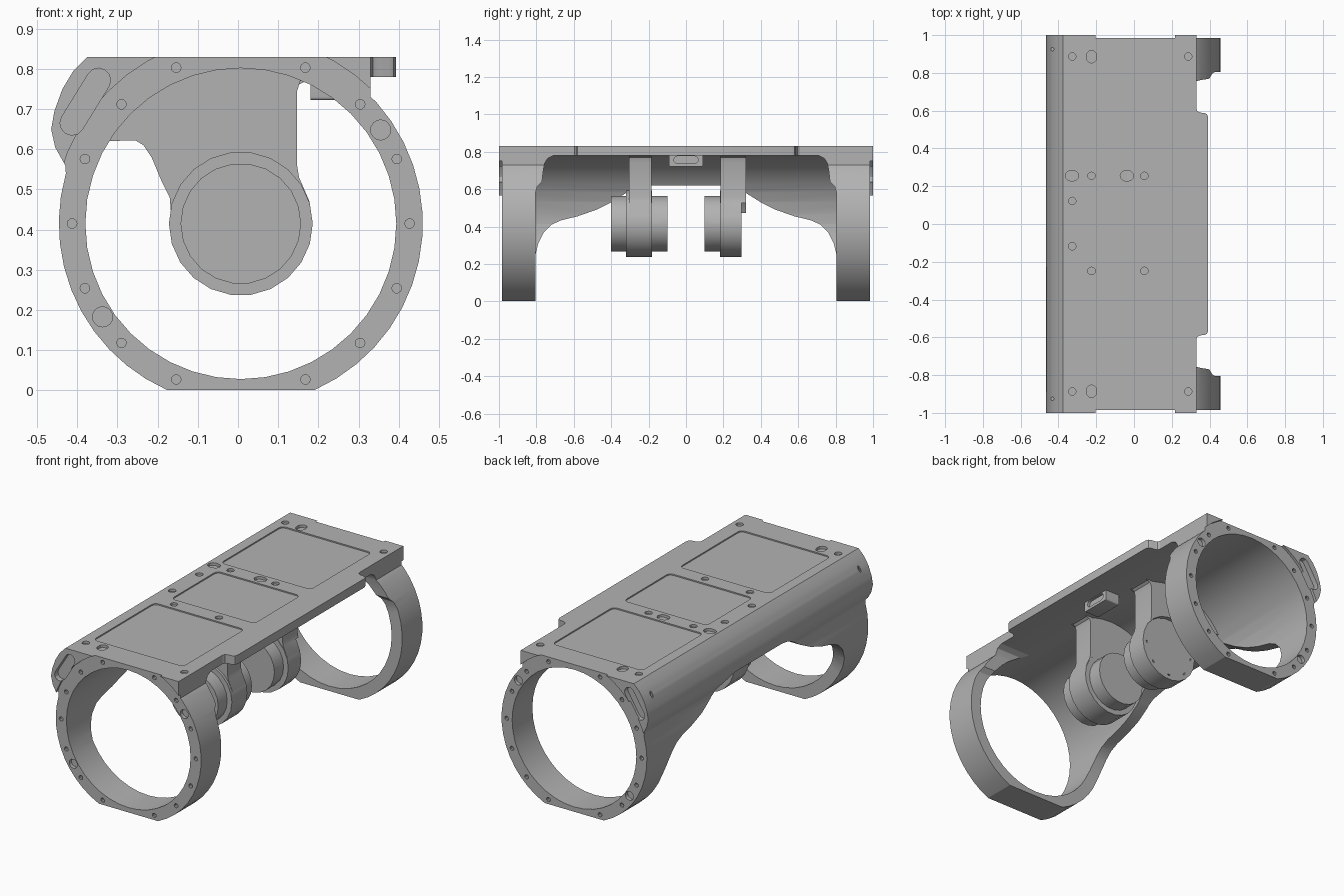
import bpy, bmesh
from math import cos, sin, radians, pi
from mathutils import Vector

if "Cube" in bpy.data.objects:
    bpy.data.objects.remove(bpy.data.objects["Cube"])

grey = bpy.data.materials.new("machined grey")
grey.use_nodes = True
grey.diffuse_color = (0.45, 0.45, 0.45, 1)
grey.node_tree.nodes["Principled BSDF"].inputs["Base Color"].default_value = grey.diffuse_color

CX, CZ = 0.007, 0.415      # bore axis
BORE, RIM = 0.387, 0.453
TOP = 0.83


def arc(cx, cy, r, a0, a1, n):
    """Points along an arc, angles in degrees, ends included."""
    return [(cx + r * cos(radians(a0 + (a1 - a0) * i / n)),
             cy + r * sin(radians(a0 + (a1 - a0) * i / n))) for i in range(n + 1)]


def circle(cx, cy, r, n=12):
    return arc(cx, cy, r, 0, 360, n)[:-1]


def capsule(x0, y0, x1, y1, r):
    from_angle = Vector((1, 0)).angle_signed(Vector((x1 - x0, y1 - y0)))
    a = -from_angle * 180 / pi
    return arc(x1, y1, r, a - 90, a + 90, 6) + arc(x0, y0, r, a + 90, a + 270, 6)


def round_rect(x0, y0, x1, y1, r):
    return (arc(x1 - r, y1 - r, r, 0, 90, 4) + arc(x0 + r, y1 - r, r, 90, 180, 4)
            + arc(x0 + r, y0 + r, r, 180, 270, 4) + arc(x1 - r, y0 + r, r, 270, 360, 4))


def mirrored(half):
    """Close a half outline by mirroring its first coordinate."""
    return half + [(-u, v) for u, v in reversed(half)]


def add_prism(bm, pts, axis, a, b):
    place = {"X": lambda u, v, w: (w, u, v), "Y": lambda u, v, w: (u, w, v),
             "Z": lambda u, v, w: (u, v, w)}[axis]
    lo = [bm.verts.new(place(u, v, a)) for u, v in pts]
    hi = [bm.verts.new(place(u, v, b)) for u, v in pts]
    faces = [bm.faces.new(lo), bm.faces.new(hi)]
    for i in range(len(pts)):
        j = (i + 1) % len(pts)
        faces.append(bm.faces.new((lo[i], lo[j], hi[j], hi[i])))
    bmesh.ops.recalc_face_normals(bm, faces=faces)


def make(name, prisms):
    bm = bmesh.new()
    for p in prisms:
        add_prism(bm, *p)
    mesh = bpy.data.meshes.new(name)
    bm.to_mesh(mesh)
    bm.free()
    mesh.materials.append(grey)
    obj = bpy.data.objects.new(name, mesh)
    bpy.context.collection.objects.link(obj)
    return obj


def cut(obj, prisms):
    """Subtract disjoint prisms and bake the result."""
    tool = make("cutter", prisms)
    tool.hide_render = True
    mod = obj.modifiers.new("cut", "BOOLEAN")
    mod.operation, mod.solver, mod.object = "DIFFERENCE", "EXACT", tool
    bpy.context.view_layer.update()
    deps = bpy.context.evaluated_depsgraph_get()
    mesh = bpy.data.meshes.new_from_object(obj.evaluated_get(deps))
    obj.modifiers.clear()
    obj.data = mesh
    bpy.data.objects.remove(tool)


def finish(obj):
    bpy.ops.object.select_all(action="DESELECT")
    obj.select_set(True)
    bpy.context.view_layer.objects.active = obj
    bpy.ops.object.shade_smooth_by_angle(angle=radians(25))


# Body: ring outline merged with the deck and the bulged shoulder
outline = [(-0.43, 0.56), (-0.455, 0.605), (-0.465, 0.65), (-0.457, 0.695),
           (-0.437, 0.75), (-0.41, 0.795), (-0.375, TOP), (0.33, TOP), (0.33, 0.73)]
outline += arc(CX, CZ, RIM, 42, -66, 14) + arc(CX, CZ, RIM, -114, -196, 11)
outline = [(x, max(z, 0)) for x, z in outline]
body = make("cradle_body", [(outline, "Y", -1, 1)])
cut(body, [(circle(CX, CZ, BORE, 40), "Y", -1.2, 1.2)])

# Open side, and the waved lower edge of the closed side
open_side = mirrored([(-0.805, -0.1), (-0.805, 0.58), (-0.795, 0.615), (-0.77, 0.64),
                      (-0.763, 0.70), (-0.755, 0.74), (-0.74, 0.765), (-0.71, 0.78)])
waved_side = mirrored([(-0.805, -0.1), (-0.805, 0.25), (-0.79, 0.31), (-0.76, 0.37),
                       (-0.72, 0.41), (-0.67, 0.433), (-0.58, 0.455), (-0.48, 0.49),
                       (-0.40, 0.53), (-0.32, 0.58), (-0.26, 0.61), (-0.2, 0.62)])
cut(body, [(open_side, "X", 0, 1)])
cut(body, [(waved_side, "X", -1, 0.01)])

# Recessed ring faces, leaving raised corners
cut(body, [(circle(CX, CZ, 0.466, 48), "Y", s * 0.985, s * 1.1) for s in (-1, 1)])

# Screw holes, dowel holes and shoulder slots on both ends
slot = (arc(CX, CZ, 0.515, 136, 151, 5) + arc(-0.411, 0.662, 0.03, 150, 330, 5)
        + arc(CX, CZ, 0.455, 151, 136, 5) + arc(-0.342, 0.752, 0.03, -45, 135, 5))
slot = capsule(-0.413, 0.665, -0.347, 0.772, 0.03)
end_holes = []
for s in (-1, 1):
    for i in range(16):
        if i not in (4, 12):
            a = i * pi / 8
            end_holes.append((circle(CX + 0.42 * cos(a), CZ + 0.42 * sin(a), 0.012, 10),
                              "Y", s * 0.96, s * 1.1))
    for x, z in ((0.355, 0.648), (-0.337, 0.183)):
        end_holes.append((circle(x, z, 0.025, 16), "Y", s * 0.965, s * 1.1))
    end_holes.append((slot, "Y", s * 0.97, s * 1.1))
cut(body, end_holes)

# Deck: shallow panels, screw holes and oval pockets
deck = [(round_rect(x0, y0, 0.243, y1, 0.025), "Z", 0.823, 0.9)
        for x0, y0, y1 in ((-0.317, 0.30, 0.843), (-0.275, -0.2, 0.207), (-0.317, -0.835, -0.29))]
screws = [(x, s * 0.887) for x in (-0.327, 0.287) for s in (-1, 1)]
screws += [(x, y) for x in (-0.225, 0.055) for y in (-0.248, 0.255)]
screws += [(-0.327, 0.122), (-0.327, -0.118)]
deck += [(circle(x, y, 0.02), "Z", 0.817, 0.9) for x, y in screws]
deck += [(capsule(-0.225, y - 0.007, -0.225, y + 0.007, 0.026), "Z", 0.815, 0.9)
         for y in (-0.885, 0.885)]
deck += [(capsule(x - 0.008, 0.255, x + 0.008, 0.255, 0.027), "Z", 0.815, 0.9)
         for x in (-0.328, -0.038)]
deck += [(circle(-0.432, y, 0.009, 8), "Z", 0.74, 0.9) for y in (-0.925, 0.925)]
cut(body, deck)
finish(body)

# Deck lip along the open side
lip = [(0.33, 0.61), (0.336, 0.597), (0.35, 0.59), (0.375, 0.587), (0.387, 0.58), (0.393, 0.565)]
finish(make("deck_lip", [(lip + [(x, -y) for x, y in reversed(lip)], "Z", 0.78, TOP)]))

# Small catch block under the deck, with an oval pocket
catch = make("catch_block", [(round_rect(-0.09, 0.722, 0.09, 0.80, 0.008), "X", 0.18, 0.27)])
cut(catch, [(capsule(-0.045, 0.757, 0.045, 0.757, 0.02), "X", 0.255, 0.3)])
finish(catch)

# Hanging bearing lugs: an arm blended into the shell, and a round boss
arm = [(-0.35, 0.62), (-0.255, 0.622), (-0.235, 0.61), (-0.215, 0.58), (-0.19, 0.52),
       (-0.17, 0.48), (-0.165, 0.42), (0.18, 0.42), (0.178, 0.47), (0.152, 0.53),
       (0.147, 0.56), (0.147, 0.745), (0.155, 0.77), (0.175, 0.785)]
arm += arc(CX, CZ, 0.403, 64, 148, 14)
for label, s, arm_end, boss_end in (("front", -1, 0.305, 0.32), ("back", 1, 0.32, 0.297)):
    arm_obj = make(label + "_lug_arm", [(arm, "Y", s * 0.185, s * arm_end)])
    boss = make(label + "_lug_boss", [(circle(CX, CZ, 0.179, 22), "Y", s * 0.182, s * boss_end)])
    cut(arm_obj, [(circle(CX, CZ, 0.15, 22), "Y", 0.1 * s, 0.4 * s)])
    if s > 0:
        cut(arm_obj, [(circle(CX, CZ, 0.186, 22), "Y", boss_end, 0.4)])
        cut(boss, [(circle(CX + 0.145 * cos(i * pi / 4), CZ + 0.145 * sin(i * pi / 4), 0.012, 8),
                    "Y", 0.27, 0.4) for i in range(8)])
    cut(boss, [(circle(CX, CZ, 0.085, 16), "Y", 0.1 * s, 0.4 * s)])
    cut(boss, [(circle(CX, CZ, 0.105, 16), "Y", 0.23 * s, 0.4 * s)])
    finish(arm_obj)
    finish(boss)
